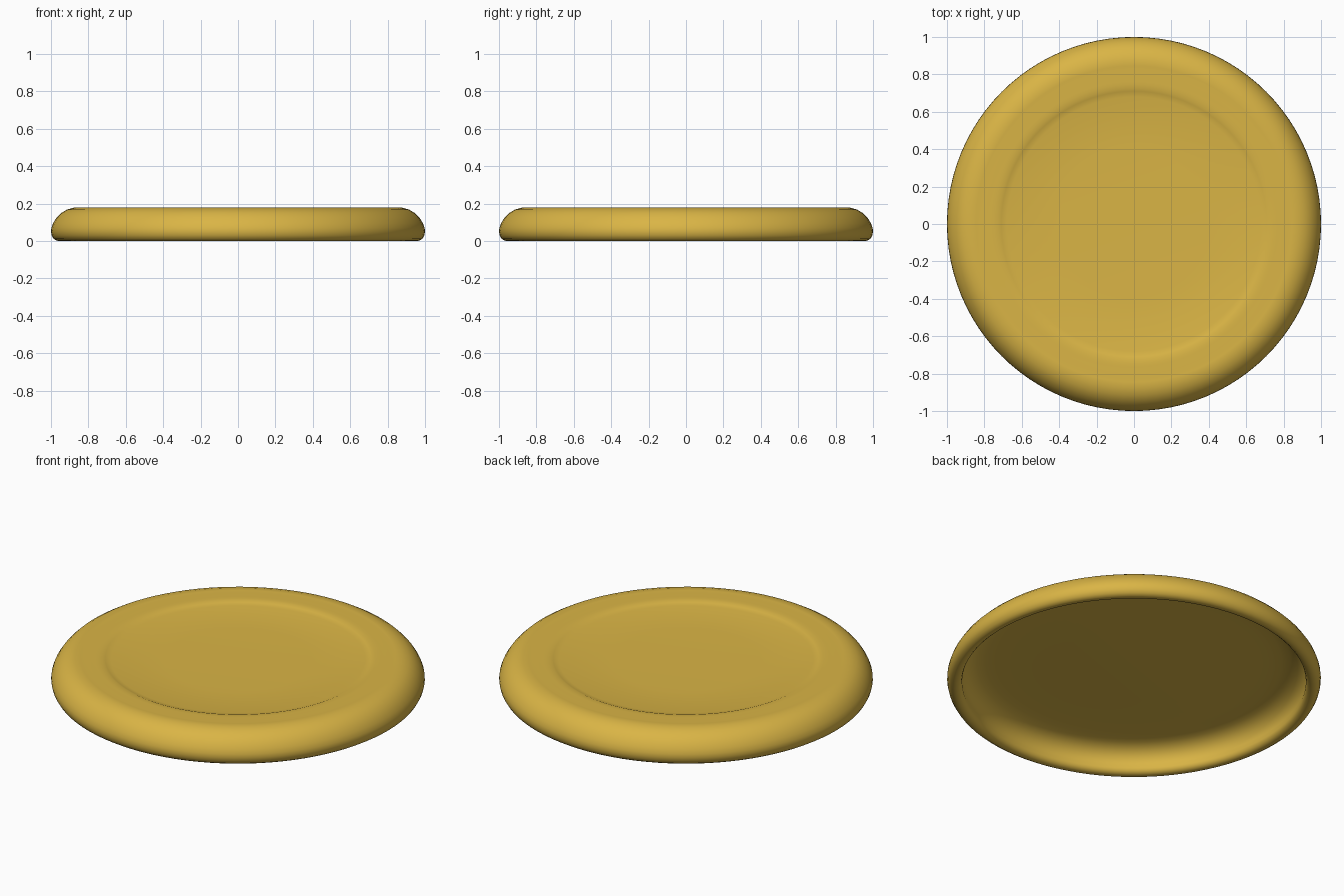
import bpy, bmesh, math

if "Cube" in bpy.data.objects:
    bpy.data.objects.remove(bpy.data.objects["Cube"])

SEG = 96

# Half cross-section (radius, height): top dish, grip ridges, rounded rim, lip, hollow underside
top = [(0.0, 0.160), (0.4, 0.161), (0.68, 0.166), (0.71, 0.172), (0.725, 0.178)]
ridges = []
for r in (0.765, 0.805, 0.845):
    ridges += [(r - 0.018, 0.1775), (r, 0.180)]
rim = [(0.88, 0.178), (0.915, 0.168), (0.945, 0.150), (0.970, 0.125), (0.989, 0.095),
       (0.998, 0.070), (1.0, 0.050), (0.996, 0.030), (0.986, 0.012), (0.970, 0.002)]
lip = [(0.955, 0.0), (0.938, 0.004), (0.926, 0.015), (0.920, 0.030)]
under = [(0.921, 0.055), (0.915, 0.080), (0.900, 0.105), (0.875, 0.127),
         (0.840, 0.142), (0.79, 0.149), (0.72, 0.150), (0.4, 0.146), (0.0, 0.145)]
profile = top + ridges + rim + lip + under

# Spin the profile into a closed shell
bm = bmesh.new()
verts = [bm.verts.new((r, 0, z)) for r, z in profile]
edges = [bm.edges.new(p) for p in zip(verts, verts[1:])]
bmesh.ops.spin(bm, geom=verts + edges, cent=(0, 0, 0), axis=(0, 0, 1),
               angle=2 * math.pi, steps=SEG, use_merge=False)
bmesh.ops.remove_doubles(bm, verts=bm.verts, dist=1e-4)
bmesh.ops.recalc_face_normals(bm, faces=bm.faces)
for f in bm.faces:
    f.smooth = True

mesh = bpy.data.meshes.new("flying_disc")
bm.to_mesh(mesh)
bm.free()
disc = bpy.data.objects.new("flying_disc", mesh)
bpy.context.collection.objects.link(disc)

# Yellow plastic
mat = bpy.data.materials.new("yellow_plastic")
mat.diffuse_color = (0.70, 0.46, 0.06, 1)
mat.use_nodes = True
mat.node_tree.nodes["Principled BSDF"].inputs["Base Color"].default_value = mat.diffuse_color
mesh.materials.append(mat)
